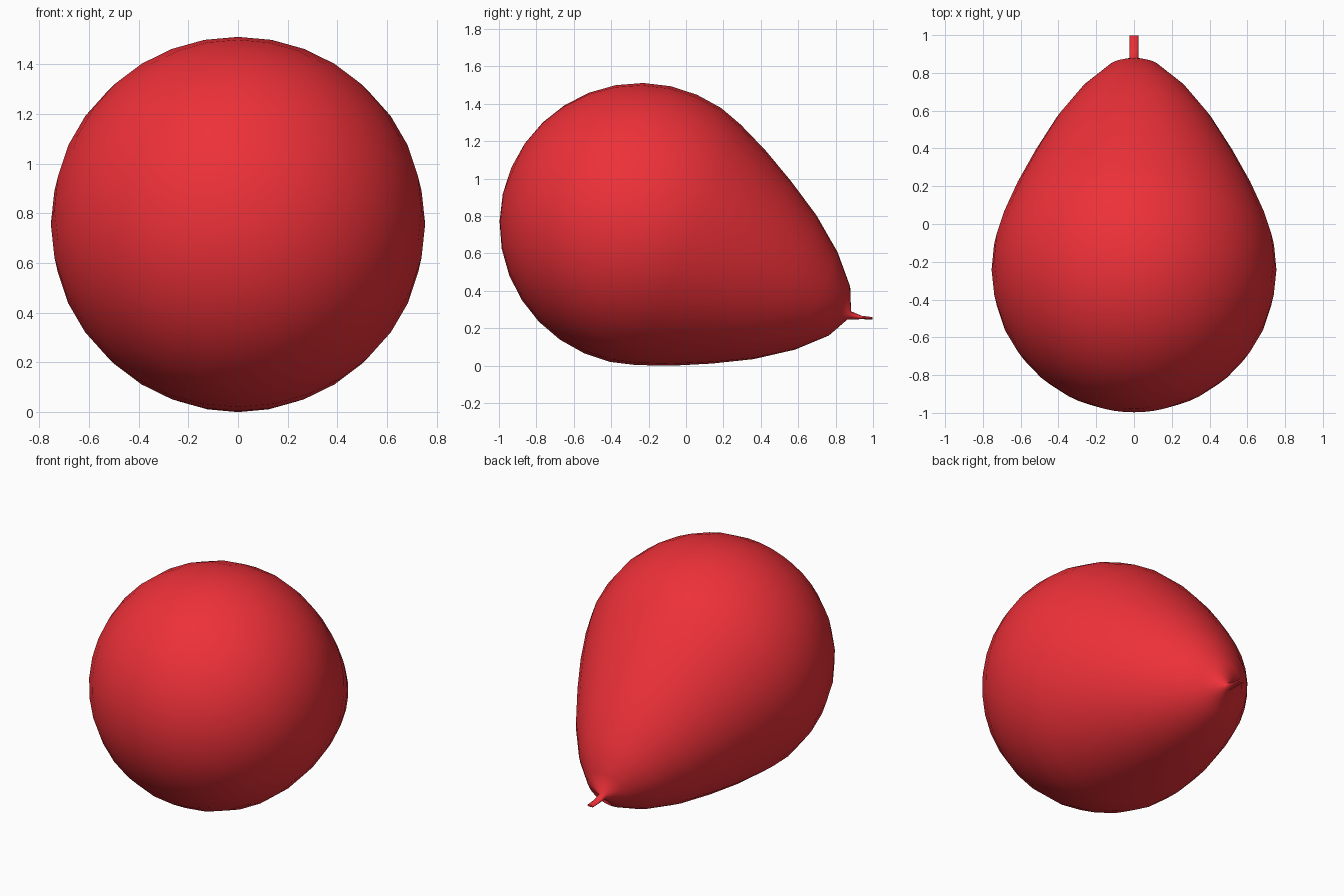
import bpy, bmesh
from math import sin, cos, pi
from mathutils import Vector

if "Cube" in bpy.data.objects:
    bpy.data.objects.remove(bpy.data.objects["Cube"])

SEG = 32
R = 0.754
center = Vector((0, -0.243, 0.757))
axis = Vector((0, 0.916, -0.401)).normalized()   # blunt end to neck
side = Vector((1, 0, 0))
up = side.cross(axis).normalized()

bm = bmesh.new()


def ring(c, u, v, ru, rv):
    return [bm.verts.new(c + u * (ru * cos(2 * pi * i / SEG)) + v * (rv * sin(2 * pi * i / SEG)))
            for i in range(SEG)]


# Body profile: hemisphere, then a taper towards the neck (distance, radius)
profile = [(-R * cos(k * pi / 16), R * sin(k * pi / 16)) for k in range(1, 9)]
profile += [(0.146, 0.741), (0.279, 0.701), (0.455, 0.628), (0.648, 0.531),
            (0.844, 0.419), (1.026, 0.284), (1.161, 0.143), (1.218, 0.024)]
rings = [ring(center + axis * t, side, up, r, r) for t, r in profile]

# Flattened mouthpiece, level with the ground (y, z, half height)
for y, z, h in [(0.94, 0.257, 0.009), (0.998, 0.253, 0.006)]:
    rings.append(ring(Vector((0, y, z)), side, Vector((0, 0, 1)), 0.023, h))

# Skin the rings and close both ends
for a, b in zip(rings, rings[1:]):
    for i in range(SEG):
        j = (i + 1) % SEG
        bm.faces.new((a[i], a[j], b[j], b[i]))
pole = bm.verts.new(center - axis * R)
for i in range(SEG):
    bm.faces.new((pole, rings[0][(i + 1) % SEG], rings[0][i]))
bm.faces.new(rings[-1])
bmesh.ops.recalc_face_normals(bm, faces=bm.faces[:])
for f in bm.faces:
    f.smooth = len(f.verts) < 5

mesh = bpy.data.meshes.new("balloon")
bm.to_mesh(mesh)
bm.free()
balloon = bpy.data.objects.new("balloon", mesh)
bpy.context.collection.objects.link(balloon)

# Red rubber
red = bpy.data.materials.new("red_rubber")
red.diffuse_color = (0.85, 0.03, 0.04, 1)
red.use_nodes = True
red.node_tree.nodes["Principled BSDF"].inputs["Base Color"].default_value = red.diffuse_color
mesh.materials.append(red)
